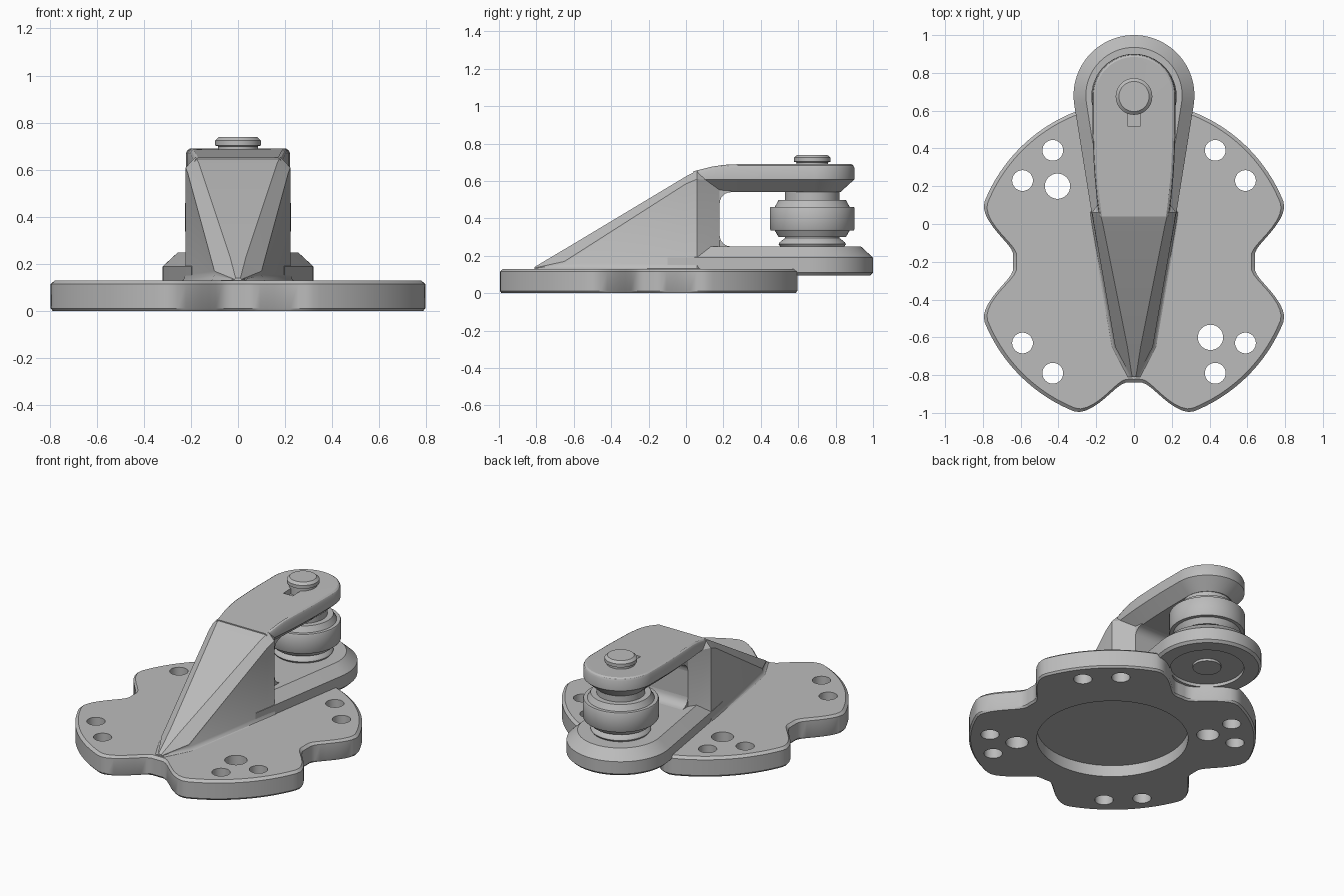
import bpy, bmesh
from math import sin, cos, radians, hypot

if "Cube" in bpy.data.objects:
    bpy.data.objects.remove(bpy.data.objects["Cube"])

GREY = (0.5, 0.5, 0.5, 1)
metal = bpy.data.materials.new("grey metal")
metal.use_nodes = True
metal.diffuse_color = GREY
metal.node_tree.nodes["Principled BSDF"].inputs["Base Color"].default_value = GREY

PIN_Y = 0.675
CENTRE_Y = -0.2


def add_rings(bm, rings):
    """Skin a stack of closed rings and cap both ends."""
    loops = [[bm.verts.new(p) for p in ring] for ring in rings]
    n = len(loops[0])
    for a, b in zip(loops, loops[1:]):
        for i in range(n):
            j = (i + 1) % n
            bm.faces.new((a[i], a[j], b[j], b[i]))
    bm.faces.new(loops[0][::-1])
    bm.faces.new(loops[-1])


def finish(name, bm):
    bmesh.ops.recalc_face_normals(bm, faces=bm.faces)
    me = bpy.data.meshes.new(name)
    bm.to_mesh(me)
    bm.free()
    me.materials.append(metal)
    ob = bpy.data.objects.new(name, me)
    bpy.context.collection.objects.link(ob)
    return ob


def loft(name, rings):
    bm = bmesh.new()
    add_rings(bm, rings)
    return finish(name, bm)


def circle(x, y, r, z, n=48):
    return [(x + r * cos(radians(360 * i / n)), y + r * sin(radians(360 * i / n)), z)
            for i in range(n)]


def lathe(name, profile):
    return loft(name, [circle(0, PIN_Y, r, z) for r, z in profile])


def cut(ob, cutter):
    mod = ob.modifiers.new("cut", "BOOLEAN")
    mod.operation = "DIFFERENCE"
    mod.solver = "EXACT"
    mod.object = cutter
    bpy.context.view_layer.objects.active = ob
    bpy.ops.object.modifier_apply(modifier=mod.name)
    bpy.data.objects.remove(cutter)


def smooth(ob, angle=30):
    bpy.ops.object.select_all(action="DESELECT")
    ob.select_set(True)
    bpy.context.view_layer.objects.active = ob
    bpy.ops.object.shade_smooth_by_angle(angle=radians(angle))


# Base plate: round disc with four scallops
def plate_ring(inset, z):
    ring = []
    for i in range(180):
        a = 2 * i
        d = min(a % 90, 90 - a % 90)
        t = min(max((d - 3) / 19, 0), 1)
        r = 0.64 + 0.213 * t * t * (3 - 2 * t) - inset
        ring.append((r * cos(radians(a)), CENTRE_Y + r * sin(radians(a)), z))
    return ring


base = loft("base_plate", [plate_ring(0.01, 0), plate_ring(0, 0.012),
                           plate_ring(0, 0.115), plate_ring(0.018, 0.13)])

# Bolt holes, two larger holes and the round pocket underneath
bm = bmesh.new()
holes = [(sx * a, sy * b, 0.055) for sx in (-1, 1) for sy in (-1, 1)
         for a, b in ((0.43, 0.59), (0.59, 0.43))]
holes += [(-0.405, 0.4, 0.067), (0.405, -0.4, 0.067)]
for x, y, r in holes:
    add_rings(bm, [circle(x, CENTRE_Y + y, r, z, 32) for z in (-0.1, 0.3)])
add_rings(bm, [circle(0, CENTRE_Y, 0.45, z, 64) for z in (-0.1, 0.075)])
cut(base, finish("hole_cutter", bm))


# Rounded tongue outline: straight sides ending in an arc round the pin
def tongue(side, radius, start, inset, z, limit=None):
    right = [(x - inset, y) for x, y in side]
    for i in range(25):
        a = radians(start + (90 - start) * i / 24)
        right.append(((radius - inset) * cos(a), 0.68 + (radius - inset) * sin(a)))
    pts = right + [(-x, y) for x, y in right[-2::-1]]
    return [(x, y, min(z, limit(y) - 0.69 + z) if limit else z) for x, y in pts]


# Lower lug with a bevelled upper edge and a shallow round recess below
lug_side = [(0.197, -0.1), (0.223, 0.05)]
lug = loft("lower_lug", [tongue(lug_side, 0.32, -10, i, z) for i, z in
                         ((0.015, 0.095), (0, 0.11), (0, 0.19), (0.065, 0.25))])
cut(lug, lathe("recess_cutter", [(0.22, 0), (0.22, 0.115)]))


# Upper arm, whose top curves down into the wedge
def arm_top(y):
    t = min(max((0.27 - y) / 0.22, 0), 1)
    return 0.69 - 0.038 * t * t


arm_side = [(0.185, 0.04), (0.192, 0.09), (0.198, 0.14), (0.204, 0.2),
            (0.211, 0.28), (0.216, 0.38), (0.22, 0.5)]
arm_rings = [tongue(arm_side, 0.22, 0, i, z) for i, z in ((0.075, 0.54), (0, 0.608))]
arm_rings += [tongue(arm_side, 0.22, 0, i, z, arm_top) for i, z in
              ((0, 0.672), (0.006, 0.684), (0.016, 0.69))]
arm = loft("upper_arm", arm_rings)

# Key notch in front of the pin
cut(arm, loft("notch_cutter", [[(x, y, z) for x, y in
    ((-0.035, 0.52), (0.035, 0.52), (0.035, 0.62), (-0.035, 0.62))] for z in (0.645, 0.8)]))

# Sloping wedge: y, wall half width, wall height, top half width, top height
stations = [(-0.81, 0.015, 0.135, 0.01, 0.14), (-0.65, 0.1, 0.17, 0.035, 0.235),
            (0, 0.213, 0.585, 0.165, 0.625), (0.06, 0.222, 0.61, 0.18, 0.655),
            (0.18, 0.14, 0.6, 0.13, 0.62)]
rings = []
for y, wall, wall_z, top, top_z in stations:
    half = [(wall + 0.03, 0.125), (wall + 0.01, 0.133), (wall, min(0.155, wall_z - 0.002)),
            (wall, wall_z), (top, top_z)]
    rings.append([(x, y, z) for x, z in half] + [(-x, y, z) for x, z in half[::-1]])
wedge = loft("wedge", rings)

# Rounded inner corners of the fork
fillets = []
for name, z, up in (("upper_fillet", 0.54, -1), ("lower_fillet", 0.25, 1)):
    arc = [(0.24 - 0.06 * sin(radians(a)), z + up * (0.06 - 0.06 * cos(radians(a))))
           for a in range(0, 91, 15)]
    prof = arc + [(0.15, z + up * 0.06), (0.15, z - up * 0.03), (0.24, z - up * 0.03)]
    fillets.append(loft(name, [[(x, y, h) for y, h in prof] for x in (-0.14, 0.14)]))

# Pin, collar, roller and spacer stacked between the fork arms
pin = lathe("pin_head", [(0.085, 0.1), (0.085, 0.7), (0.097, 0.703),
                         (0.097, 0.725), (0.08, 0.74)])
collar = lathe("lower_collar", [(0.165, 0.24), (0.18, 0.262), (0.175, 0.272),
                                (0.145, 0.295), (0.145, 0.31)])
roller = lathe("roller", [(0.18, 0.3), (0.2, 0.335), (0.222, 0.335), (0.226, 0.342),
                          (0.226, 0.455), (0.222, 0.462), (0.2, 0.462), (0.18, 0.498)])
spacer = lathe("upper_spacer", [(0.145, 0.48), (0.145, 0.55)])

for ob in [base, lug, arm, wedge, pin, collar, roller, spacer] + fillets:
    smooth(ob)
